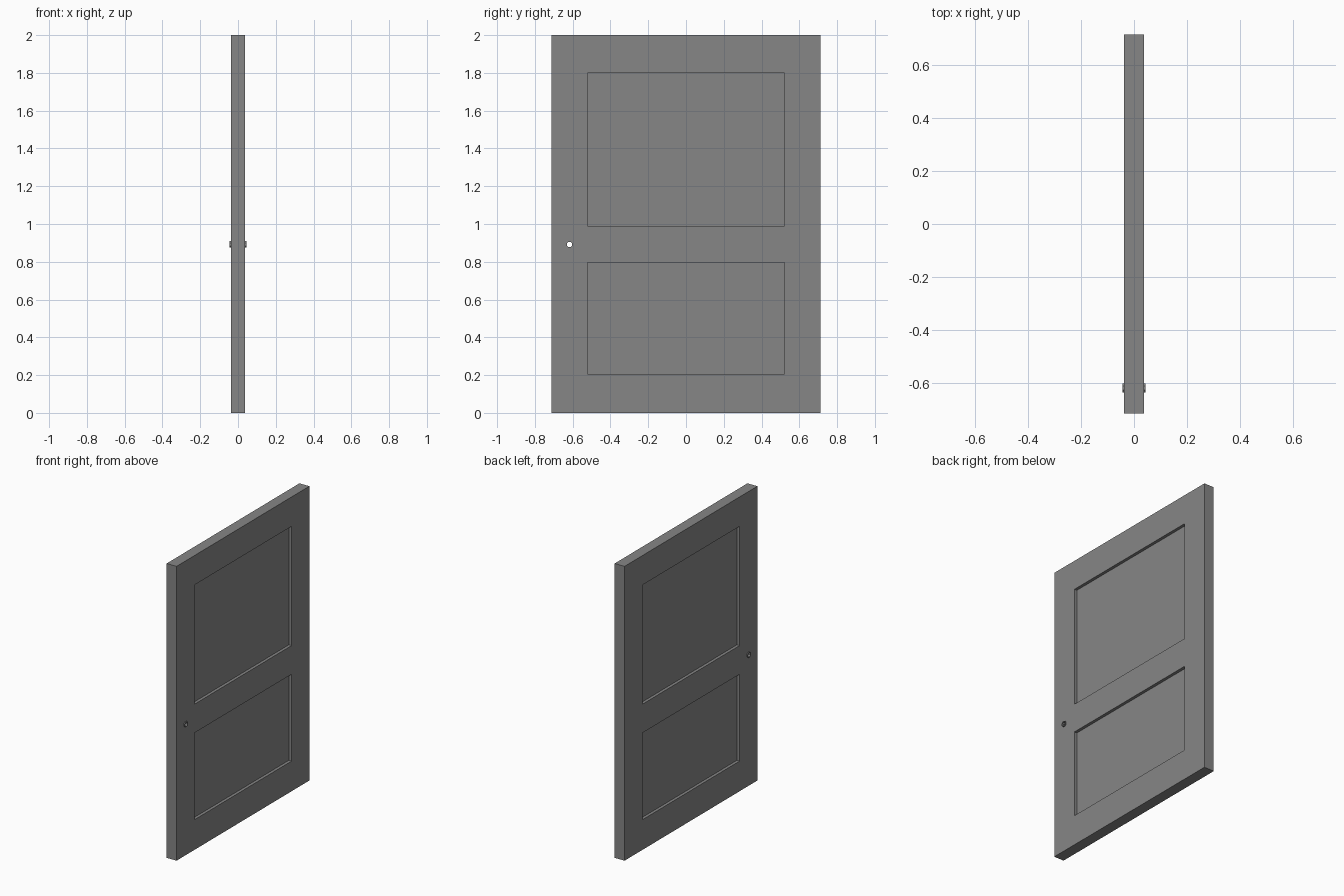
import bpy
import bmesh
from mathutils import Matrix, Vector

cube = bpy.data.objects.get("Cube")
if cube:
    bpy.data.objects.remove(cube, do_unlink=True)

HALF_T, HALF_W, HEIGHT = 0.037, 0.713, 2.0
RECESS = 0.02
PANEL_HALF_W = 0.522
PANELS = {"lower": (0.205, 0.795), "upper": (0.99, 1.80)}
KNOB_Y, KNOB_Z = -0.617, 0.892
KNOB_R, HOLE_R, KNOB_REACH = 0.019, 0.015, 0.044
SIDES = 8

grey = bpy.data.materials.new("door_grey")
grey.use_nodes = True
colour = (0.24, 0.24, 0.24, 1.0)
grey.diffuse_color = colour
grey.node_tree.nodes["Principled BSDF"].inputs["Base Color"].default_value = colour


def add_object(name, bm):
    mesh = bpy.data.meshes.new(name)
    bmesh.ops.recalc_face_normals(bm, faces=bm.faces)
    bm.to_mesh(mesh)
    bm.free()
    mesh.materials.append(grey)
    obj = bpy.data.objects.new(name, mesh)
    bpy.context.collection.objects.link(obj)
    return obj


def box(name, low, high):
    low, high = Vector(low), Vector(high)
    bm = bmesh.new()
    place = Matrix.Translation((low + high) / 2) @ Matrix.Diagonal((*(high - low), 1))
    bmesh.ops.create_cube(bm, size=1, matrix=place)
    return add_object(name, bm)


def rod(name, radius, reach):
    """Solid rod through the door along x at the knob position."""
    bm = bmesh.new()
    place = (Matrix.Translation((0, KNOB_Y, KNOB_Z)) @ Matrix.Rotation(1.5708, 4, "Y")
             @ Matrix.Rotation(3.14159 / SIDES, 4, "Z"))
    bmesh.ops.create_cone(bm, cap_ends=True, segments=SIDES, radius1=radius,
                          radius2=radius, depth=2 * reach, matrix=place)
    return add_object(name, bm)


def cut(target, cutter):
    mod = target.modifiers.new("cut", "BOOLEAN")
    mod.operation = "DIFFERENCE"
    mod.solver = "EXACT"
    mod.object = cutter
    bpy.context.view_layer.objects.active = target
    bpy.ops.object.modifier_apply(modifier=mod.name)
    bpy.data.objects.remove(cutter, do_unlink=True)


# Door slab with two recessed panels on each side
door = box("door_slab", (-HALF_T, -HALF_W, 0), (HALF_T, HALF_W, HEIGHT))
for label, (bottom, top) in PANELS.items():
    for side in (-1, 1):
        xs = sorted((side * (HALF_T - RECESS), side * (HALF_T + RECESS)))
        cut(door, box(label + "_cutter", (xs[0], -PANEL_HALF_W, bottom),
                      (xs[1], PANEL_HALF_W, top)))

# Hole through the slab, lined by an open tube that stands out on both sides
cut(door, rod("hole_cutter", KNOB_R, 2 * HALF_T))
knob = rod("knob_tube", KNOB_R, KNOB_REACH)
cut(knob, rod("tube_cutter", HOLE_R, 2 * KNOB_REACH))
